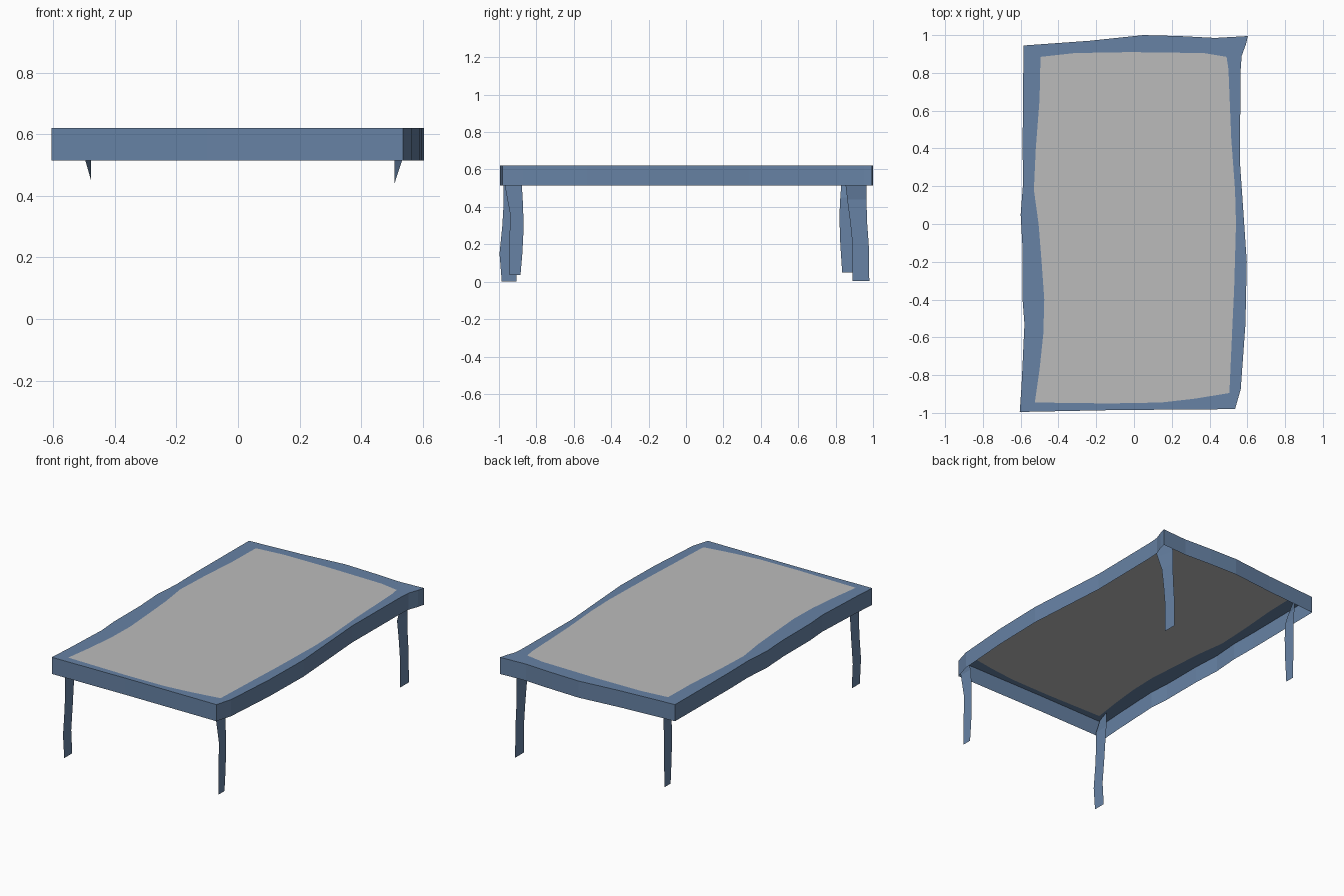
import bpy, bmesh

if "Cube" in bpy.data.objects:
    bpy.data.objects.remove(bpy.data.objects["Cube"])

TOP, RIM = 0.62, 0.515


def material(name, rgb):
    m = bpy.data.materials.new(name)
    m.diffuse_color = (*rgb, 1)
    m.use_nodes = True
    m.node_tree.nodes["Principled BSDF"].inputs["Base Color"].default_value = m.diffuse_color
    return m


blue = material("blue frame", (0.135, 0.225, 0.375))
grey = material("grey top", (0.5, 0.5, 0.5))


def finish(name, bm, mat):
    me = bpy.data.meshes.new(name)
    bm.to_mesh(me)
    bm.free()
    me.materials.append(mat)
    ob = bpy.data.objects.new(name, me)
    bpy.context.scene.collection.objects.link(ob)
    return ob


def ring(bm, pts, z):
    vs = [bm.verts.new((x, y, z)) for x, y in pts]
    return vs, [bm.edges.new((vs[i - 1], vs[i])) for i in range(len(vs))]


# wavy outlines, counter-clockwise from the front left corner
outer = [(-.605, -.995), (-.1, -.985), (.535, -.98), (.565, -.875), (.59, -.53),
         (.597, -.2), (.58, .05), (.56, .34), (.565, .82), (.57, .89), (.592, .95),
         (.603, .995), (.43, .985), (.24, .995), (.05, 1.0), (-.235, .97),
         (-.585, .945), (-.59, .4), (-.587, .22), (-.6, .05), (-.59, -.13),
         (-.59, -.4), (-.58, -.53), (-.595, -.85)]
inner = [(-.525, -.945), (-.13, -.95), (.145, -.945), (.32, -.925), (.505, -.895),
         (.52, -.56), (.53, -.35), (.54, 0), (.535, .18), (.515, .45), (.5, .82),
         (.49, .885), (.37, .905), (-.02, .91), (-.315, .905), (-.495, .885),
         (-.5, .66), (-.52, .4), (-.53, .18), (-.505, 0), (-.49, -.19),
         (-.475, -.4), (-.48, -.58), (-.5, -.77)]

# frame border: flat ring on top, open underneath
bm = bmesh.new()
_, e1 = ring(bm, outer, TOP)
_, e2 = ring(bm, inner, TOP)
bmesh.ops.triangle_fill(bm, use_beauty=True, edges=e1 + e2, normal=(0, 0, 1))
bm.normal_update()
for f in bm.faces:
    if f.normal.z < 0:
        f.normal_flip()
finish("frame_border", bm, blue)

# frame skirt: thin outer wall
bm = bmesh.new()
lo, _ = ring(bm, outer, RIM)
hi, _ = ring(bm, outer, TOP)
for i in range(len(outer)):
    bm.faces.new((lo[i - 1], lo[i], hi[i], hi[i - 1]))
finish("frame_skirt", bm, blue)

# table top panel
bm = bmesh.new()
_, e = ring(bm, inner, TOP)
bmesh.ops.triangle_fill(bm, use_beauty=True, edges=e, normal=(0, 0, 1))
bm.normal_update()
for f in bm.faces:
    if f.normal.z < 0:
        f.normal_flip()
finish("table_top", bm, grey)


# legs: thin curved ribbons, rows of (z, y low, y high, x shift of low side, of high side)
def leg(name, x, rows):
    bm = bmesh.new()
    side = 1 if x > 0 else -1
    prev = None
    for z, y0, y1, d0, d1 in rows:
        cur = [bm.verts.new((x + side * d0, y0, z)), bm.verts.new((x + side * d1, y1, z))]
        if prev:
            f = (prev[0], prev[1], cur[1], cur[0])
            bm.faces.new(f if side > 0 else f[::-1])
        prev = cur
    finish(name, bm, blue)


leg("front_left_leg", -.525, [
    (0, -.985, -.905, 0, 0), (.15, -.997, -.915, 0, 0), (.3, -.982, -.9, 0, 0),
    (.42, -.975, -.89, 0, 0), (.52, -.975, -.88, 0, 0), (TOP - .005, -.975, -.88, .03, 0)])
leg("front_right_leg", .525, [
    (.035, -.945, -.885, 0, 0), (.15, -.945, -.875, 0, 0), (.25, -.943, -.87, 0, 0),
    (.36, -.94, -.87, 0, 0), (.44, -.955, -.873, 0, 0), (.52, -.97, -.878, 0, 0),
    (TOP - .005, -.978, -.895, .01, .03)])
leg("back_left_leg", -.477, [
    (.05, .835, .895, 0, 0), (.2, .825, .9, 0, 0), (.35, .82, .9, 0, 0),
    (.45, .825, .905, 0, 0), (.52, .83, .91, .02, 0), (TOP - .005, .84, .92, .05, 0)])
leg("back_right_leg", .508, [
    (.005, .89, .98, 0, 0), (.2, .89, .977, 0, 0), (.32, .878, .968, 0, 0),
    (.44, .862, .965, 0, 0), (.52, .853, .965, .026, 0), (TOP - .005, .845, .965, .055, .03)])
